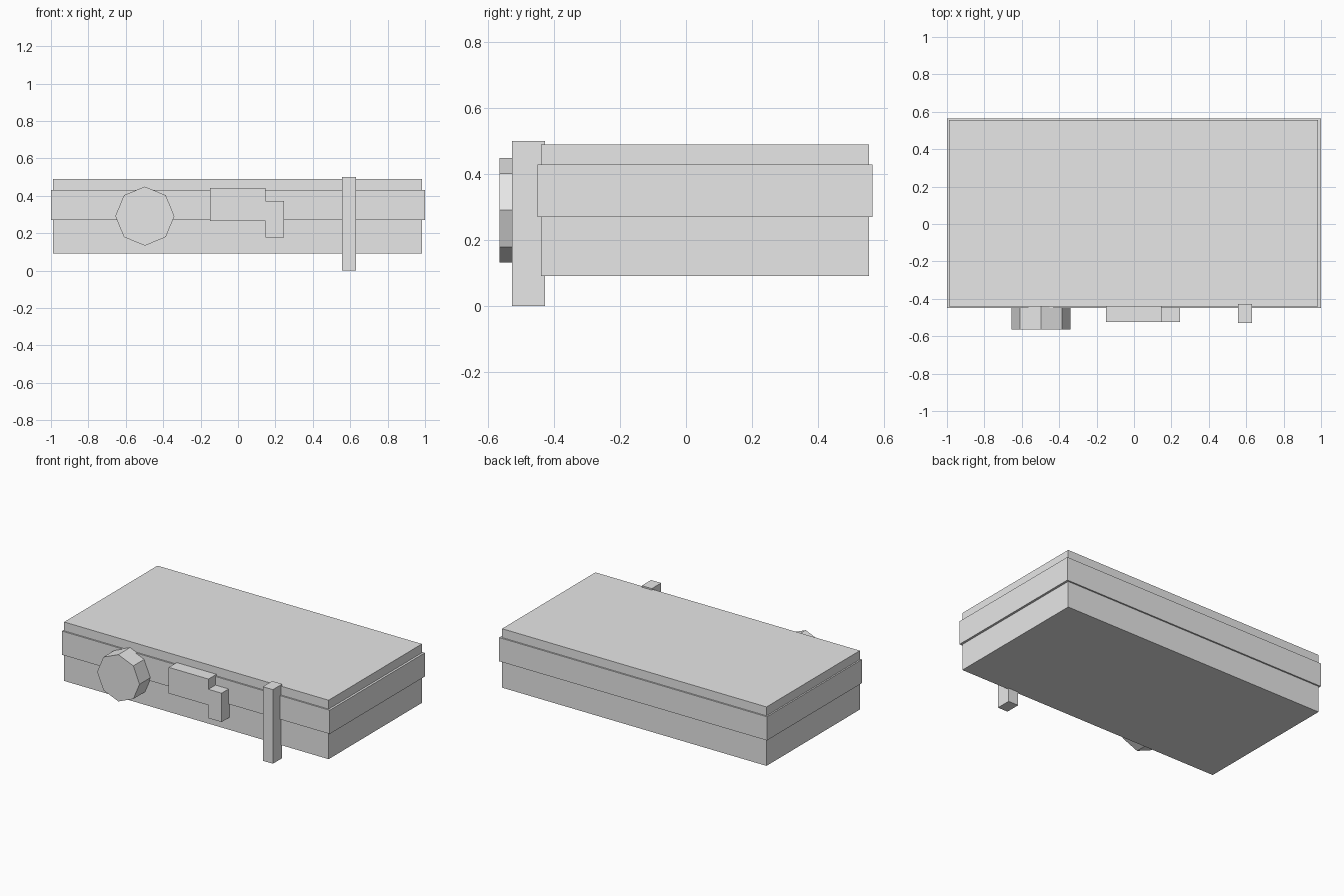
import bpy
import math

if "Cube" in bpy.data.objects:
    bpy.data.objects.remove(bpy.data.objects["Cube"])

grey = bpy.data.materials.new("light_grey")
grey.diffuse_color = (0.8, 0.8, 0.8, 1)
grey.use_nodes = True
grey.node_tree.nodes["Principled BSDF"].inputs["Base Color"].default_value = grey.diffuse_color


def prism(name, outline, y0, y1):
    """Extrude an (x, z) outline, counter-clockwise from the front, from y0 back to y1."""
    n = len(outline)
    verts = [(x, y, z) for y in (y0, y1) for x, z in outline]
    faces = [list(range(n)), list(range(2 * n - 1, n - 1, -1))]
    faces += [[i, i + n, (i + 1) % n + n, (i + 1) % n] for i in range(n)]
    mesh = bpy.data.meshes.new(name)
    mesh.from_pydata(verts, [], faces)
    mesh.materials.append(grey)
    obj = bpy.data.objects.new(name, mesh)
    bpy.context.collection.objects.link(obj)
    return obj


def box(name, x0, x1, y0, y1, z0, z1):
    return prism(name, [(x0, z0), (x1, z0), (x1, z1), (x0, z1)], y0, y1)


# Main case and the slightly wider band around it
box("case_body", -0.99, 0.985, -0.44, 0.555, 0.092, 0.49)
box("case_band", -1.0, 1.0, -0.45, 0.565, 0.27, 0.43)

# Eight-sided knob with a corner pointing up
knob = [(-0.498 + 0.158 * math.cos(i * math.pi / 4),
         0.291 + 0.158 * math.sin(i * math.pi / 4)) for i in range(8)]
prism("front_knob", knob, -0.565, -0.44)

# Stepped latch
prism("stepped_latch", [(-0.15, 0.265), (0.147, 0.265), (0.147, 0.177), (0.245, 0.177),
                        (0.245, 0.372), (0.147, 0.372), (0.147, 0.441), (-0.15, 0.441)],
      -0.525, -0.44)

# Upright bar
box("upright_bar", 0.555, 0.63, -0.528, -0.428, 0.0, 0.5)
